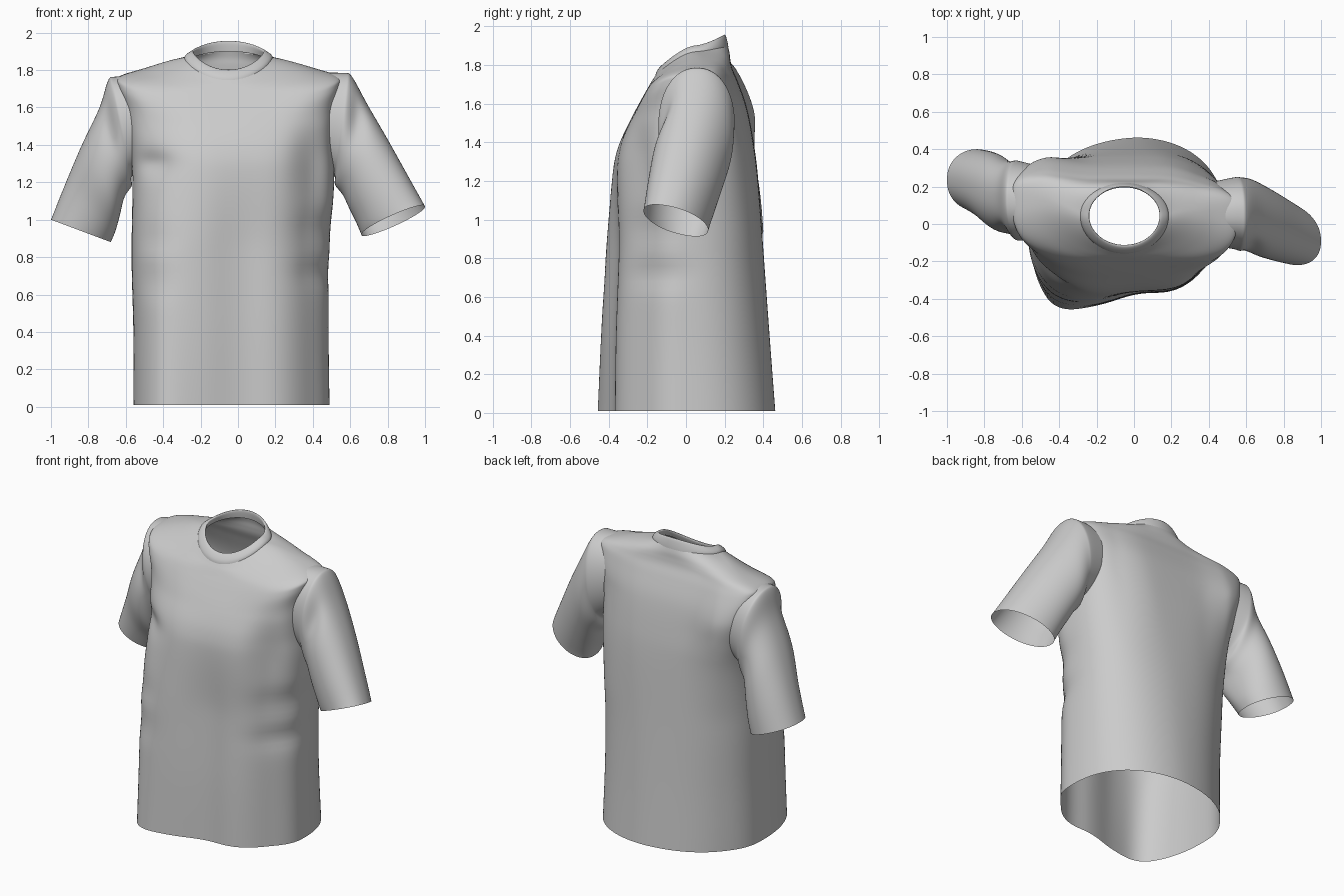
import bpy, bmesh, math
from mathutils import Vector

if "Cube" in bpy.data.objects:
    bpy.data.objects.remove(bpy.data.objects["Cube"])

GREY = (0.6, 0.6, 0.6, 1)
cloth = bpy.data.materials.new("grey cloth")
cloth.use_nodes = True
cloth.diffuse_color = GREY
cloth.node_tree.nodes["Principled BSDF"].inputs["Base Color"].default_value = GREY
SIDES = 64


def resample(rows, steps):
    """Smooth in-between rows through the given ones."""
    out = []
    for i in range(len(rows) - 1):
        a, b, c, d = (rows[max(i - 1, 0)], rows[i], rows[i + 1], rows[min(i + 2, len(rows) - 1)])
        for s in range(steps):
            t = s / steps
            out.append([q + t * (r - p) / 2 + t * t * (p - 2.5 * q + 2 * r - w / 2)
                        + t ** 3 * (1.5 * (q - r) + (w - p) / 2)
                        for p, q, r, w in zip(a, b, c, d)])
    return out + [list(rows[-1])]


def loft(name, rings):
    bm = bmesh.new()
    loops = [[bm.verts.new(p) for p in ring] for ring in rings]
    for a, b in zip(loops, loops[1:]):
        for i in range(SIDES):
            j = (i + 1) % SIDES
            bm.faces.new((a[i], a[j], b[j], b[i]))
    bmesh.ops.recalc_face_normals(bm, faces=bm.faces)
    mesh = bpy.data.meshes.new(name)
    bm.to_mesh(mesh)
    bm.free()
    mesh.materials.append(cloth)
    mesh.shade_smooth()
    obj = bpy.data.objects.new(name, mesh)
    bpy.context.collection.objects.link(obj)
    sub = obj.modifiers.new("smooth", 'SUBSURF')
    sub.levels = sub.render_levels = 1


def clamp(v):
    return min(1, max(0, v))


def bump(v, centre, width):
    return math.exp(-((v - centre) / width) ** 2)


def power(v, p):
    return math.copysign(abs(v) ** p, v)


def ring(row):
    """Rounded ring: side x pair, side y and z, front y and z, back y and z,
    roundness of front and back."""
    xl, xr, ys, zs, yf, zf, yb, zb, pf, pb = row
    pts = []
    for i in range(SIDES):
        a = math.tau * i / SIDES
        ye, ze, p = (yb, zb, pb) if math.sin(a) > 0 else (yf, zf, pf)
        c, s = power(math.cos(a), p), abs(math.sin(a)) ** p
        w = abs(math.sin(a)) ** 1.5
        pts.append(Vector(((xl + xr) / 2 + c * (xr - xl) / 2,
                           ys + s * (ye - ys), zs + w * (ze - zs))))
    return pts


def drape(p):
    """Twist of the shoulders, flare of the hem and soft folds."""
    x, y, z = p
    up = clamp((z - 0.9) / 0.6)
    low = 1 - up
    flare = clamp((1.3 - z) / 1.3)
    neck = clamp((abs(x + 0.05) - 0.2) / 0.2)
    # the back turns further than the front, less so at the very top
    turn = 0.05 + 0.07 * clamp((y + 0.1) / 0.3) * (1 - 0.6 * clamp((z - 1.55) / 0.2))
    y -= turn * x * up * neck
    if y < 0:
        f = clamp(-y / 0.3)
        y += f * low * (0.12 * (x + 0.04) + 0.04 * bump(x, 0.02, 0.14)
                        + 0.03 * bump(x, 0.45, 0.12))
        y -= f * flare * 0.065 * bump(x, -0.43, 0.17)
        # creases at the armpits and along the flank
        y += f * 0.05 * bump(x, -0.47, 0.1) * bump(z, 1.3, 0.06)
        y += f * 0.05 * bump(x, 0.4, 0.1) * bump(z, 1.3, 0.25)
        for h in (0.68, 0.9):
            y += f * 0.03 * bump(x, -0.48, 0.12) * bump(z, h, 0.06)
    elif x < 0:
        y += clamp(y / 0.3) * flare * 0.12 * x
    if x > 0.2:
        for h in (0.72, 0.94):
            x -= 0.035 * bump(y, -0.15, 0.14) * bump(z, h, 0.055)
    return Vector((x, y, z))


# Torso, from hem up over the shoulders to the neckline
torso = [
    (-.56, .49, 0, .01, -.42, .01, .465, .01, .8, .85),
    (-.56, .485, 0, .4, -.415, .4, .435, .4, .8, .85),
    (-.57, .49, 0, .8, -.40, .8, .405, .8, .8, .8),
    (-.565, .515, .02, 1.2, -.385, 1.2, .375, 1.2, .8, .7),
    (-.58, .51, .05, 1.4, -.355, 1.37, .35, 1.4, .75, .6),
    (-.61, .52, .08, 1.59, -.285, 1.52, .315, 1.58, .7, .5),
    (-.65, .55, .09, 1.72, -.232, 1.62, .27, 1.71, .65, .55),
    (-.635, .54, .1, 1.767, -.198, 1.68, .24, 1.78, .65, .62),
    (-.5, .41, .1, 1.81, -.178, 1.715, .23, 1.825, .8, .8),
    (-.37, .27, .07, 1.85, -.165, 1.735, .225, 1.865, .95, .95),
    (-.285, .185, .045, 1.868, -.155, 1.75, .215, 1.9, 1, 1),
]
loft("torso", [[drape(p) for p in ring(r)] for r in resample(torso, 5)])

# Ribbed collar, folded over at its rim
collar = [
    (-.288, .186, .045, 1.865, -.158, 1.745, .22, 1.89, 1, 1),
    (-.28, .18, .045, 1.882, -.152, 1.768, .216, 1.915, 1, 1),
    (-.25, .15, .045, 1.9, -.125, 1.8, .205, 1.955, 1, 1),
    (-.238, .135, .045, 1.895, -.11, 1.797, .195, 1.95, 1, 1),
    (-.25, .15, .045, 1.86, -.125, 1.755, .2, 1.9, 1, 1),
]
loft("collar", [ring(r) for r in resample(collar, 2)])


# Sleeves: upper edge x and z, lower edge x and z, front y and back y
def sleeve(name, rows, side, shear):
    rings = []
    path = resample(rows, 4)
    for k, (xt, zt, xb, zb, yf, yb) in enumerate(path):
        top, low = Vector((xt, 0, zt)), Vector((xb, 0, zb))
        mid = (yf + yb) / 2
        lean = shear * (k / len(path)) ** 3
        pts = []
        for i in range(SIDES):
            a = math.tau * i / SIDES
            p = (top + low) / 2 + (top - low) / 2 * math.cos(a)
            p.y = mid + power(math.sin(a), 0.9) * (yb - yf) / 2
            # the cuff rises towards the front and its outer edge leans forward
            p.z -= lean * (p.y - mid)
            p.y -= lean * 0.2 * math.cos(a)
            # elbow crease on the front
            if p.y < mid:
                p.y += 0.03 * bump(k, 11, 2) * bump(a, 5.2, 0.5)
            p.x -= side * 0.02 * bump(k, 10, 2) * bump(a, math.pi, 0.8)
            pts.append(p)
        rings.append(pts)
    loft(name, rings)


sleeve("left_sleeve", [
    (.43, 1.785, .45, 1.28, -.12, .23),
    (.565, 1.785, .51, 1.24, -.135, .25),
    (.61, 1.765, .525, 1.21, -.145, .25),
    (.69, 1.62, .555, 1.15, -.155, .24),
    (.80, 1.43, .59, 1.07, -.18, .2),
    (.9, 1.25, .63, .99, -.2, .155),
    (1, 1.07, .66, .92, -.215, .11)], 1, .22)
sleeve("right_sleeve", [
    (-.52, 1.77, -.49, 1.28, -.08, .31),
    (-.655, 1.765, -.56, 1.24, -.09, .335),
    (-.695, 1.745, -.575, 1.2, -.08, .34),
    (-.74, 1.6, -.605, 1.14, -.06, .335),
    (-.835, 1.4, -.63, 1.03, -.03, .37),
    (-.92, 1.2, -.655, .94, .03, .39),
    (-1, 1, -.68, .88, .07, .4)], -1, 0)
